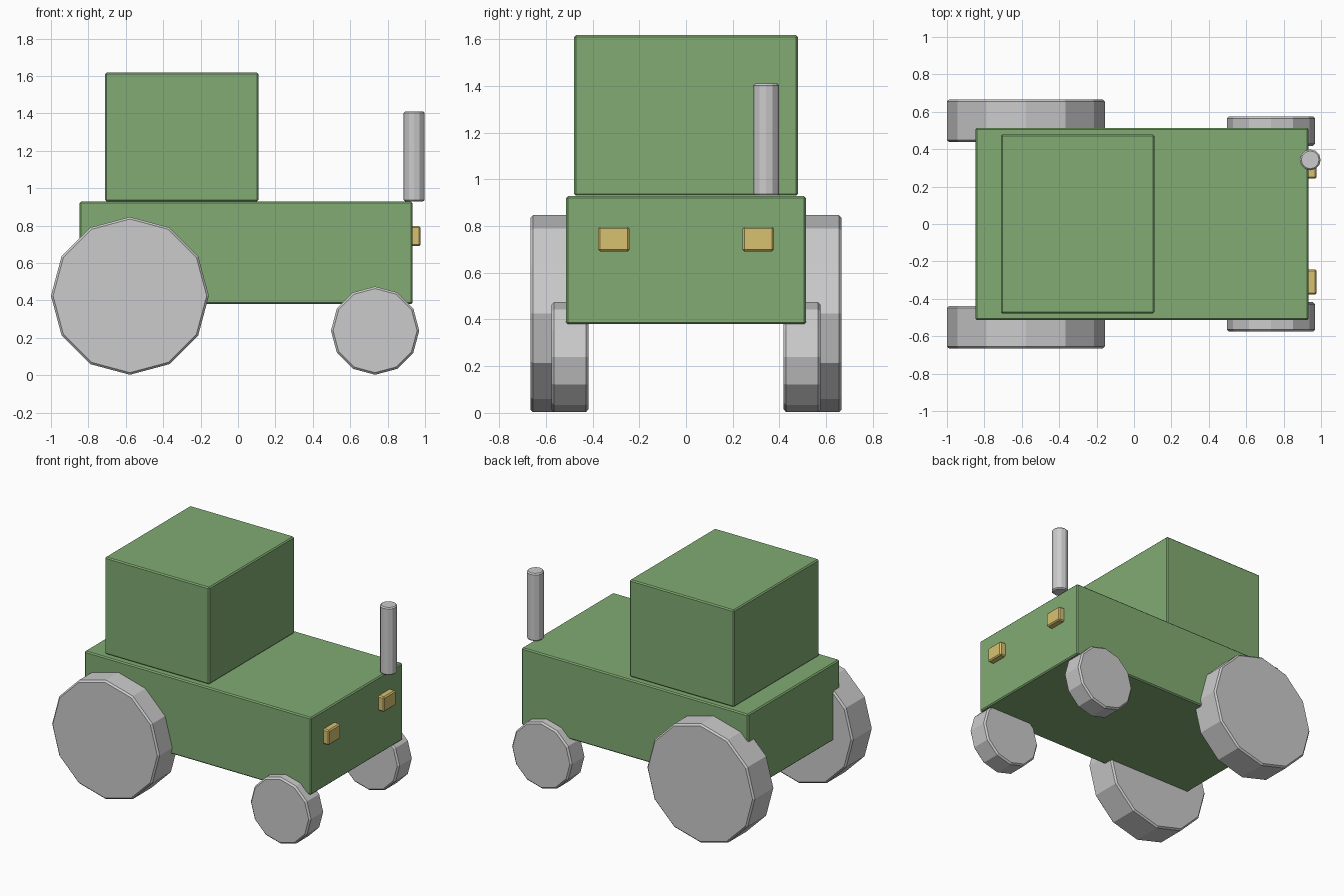
import bpy
from math import radians

if "Cube" in bpy.data.objects:
    bpy.data.objects.remove(bpy.data.objects["Cube"])


def material(name, color):
    mat = bpy.data.materials.new(name)
    mat.diffuse_color = color
    mat.use_nodes = True
    mat.node_tree.nodes["Principled BSDF"].inputs["Base Color"].default_value = mat.diffuse_color
    return mat


green = material("green_paint", (0.22, 0.41, 0.17, 1))
yellow = material("yellow_lamp", (0.68, 0.54, 0.16, 1))


def finish(name, mat, bevel):
    ob = bpy.context.object
    ob.name = name
    if mat:
        ob.data.materials.append(mat)
    mod = ob.modifiers.new("Bevel", 'BEVEL')
    mod.width = bevel
    mod.segments = 1
    mod.limit_method = 'ANGLE'
    mod.angle_limit = radians(40)
    return ob


def box(name, lo, hi, mat, bevel=0.008):
    centre = [(a + b) / 2 for a, b in zip(lo, hi)]
    bpy.ops.mesh.primitive_cube_add(size=1, location=centre)
    ob = bpy.context.object
    ob.scale = [b - a for a, b in zip(lo, hi)]
    bpy.ops.object.transform_apply(location=False, rotation=False, scale=True)
    return finish(name, mat, bevel)


def wheel(name, x, y, radius, width):
    bpy.ops.mesh.primitive_cylinder_add(
        vertices=12, radius=radius, depth=width,
        location=(x, y, radius + 0.003), rotation=(radians(90), 0, 0))
    return finish(name, None, 0.011)


# Body and cab
box("body", (-0.847, -0.514, 0.38), (0.933, 0.514, 0.928), green)
box("cab", (-0.711, -0.479, 0.93), (0.109, 0.479, 1.618), green)

# Wheels and headlights on both sides
for side, s in (("right", -1), ("left", 1)):
    wheel("rear_wheel_" + side, -0.578, s * 0.552, 0.422, 0.228)
    wheel("front_wheel_" + side, 0.733, s * 0.497, 0.236, 0.158)
    box("headlight_" + side, (0.925, s * 0.309 - 0.067, 0.691),
        (0.977, s * 0.309 + 0.067, 0.797), yellow)

# Exhaust stack
bpy.ops.mesh.primitive_cylinder_add(
    vertices=12, radius=0.056, depth=0.48, location=(0.942, 0.343, 1.17))
finish("exhaust", None, 0.008)
